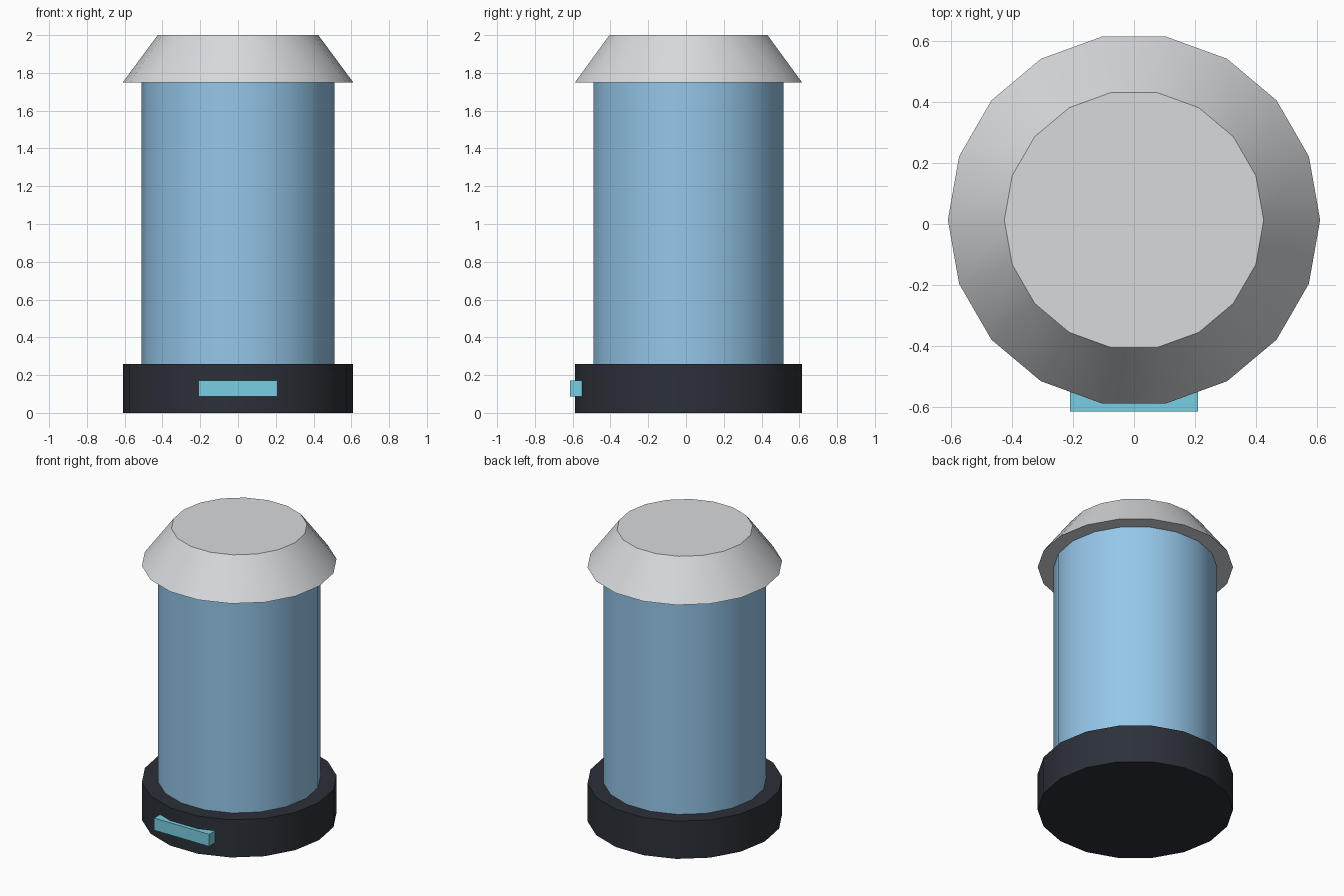
import bpy
import math

if "Cube" in bpy.data.objects:
    bpy.data.objects.remove(bpy.data.objects["Cube"])

SIDES = 18
CENTRE_Y = 0.013  # offset leaves room for the front light


def material(name, rgb):
    mat = bpy.data.materials.new(name)
    mat.diffuse_color = (*rgb, 1)
    mat.use_nodes = True
    mat.node_tree.nodes["Principled BSDF"].inputs["Base Color"].default_value = mat.diffuse_color
    return mat


def drum(name, r_bottom, r_top, z0, z1, mat):
    # Rotated so that a corner lies on +x
    bpy.ops.mesh.primitive_cone_add(
        vertices=SIDES, radius1=r_bottom, radius2=r_top, depth=z1 - z0,
        location=(0, CENTRE_Y, (z0 + z1) / 2), rotation=(0, 0, math.pi / 2))
    obj = bpy.context.object
    obj.name = name
    obj.data.materials.append(mat)
    bpy.ops.object.transform_apply(location=False, rotation=True, scale=True)
    bpy.ops.object.shade_smooth_by_angle(angle=math.radians(30))
    return obj


dark = material("dark_casing", (0.025, 0.03, 0.04))
blue = material("blue_glass", (0.30, 0.57, 0.82))
pale = material("pale_metal", (0.68, 0.70, 0.72))
cyan = material("cyan_light", (0.19, 0.62, 0.76))

# Stacked round parts
drum("base", 0.61, 0.61, 0.0, 0.26, dark)
drum("tube", 0.51, 0.51, 0.26, 1.75, blue)
drum("cap", 0.61, 0.425, 1.75, 2.0, pale)

# Light strip set into the front of the base
y0, y1, z0, z1 = -0.614, -0.53, 0.088, 0.172
bpy.ops.mesh.primitive_cube_add(size=1, location=(0, (y0 + y1) / 2, (z0 + z1) / 2))
strip = bpy.context.object
strip.name = "front_light_strip"
strip.scale = (0.42, y1 - y0, z1 - z0)
bpy.ops.object.transform_apply(location=False, rotation=False, scale=True)
strip.data.materials.append(cyan)
